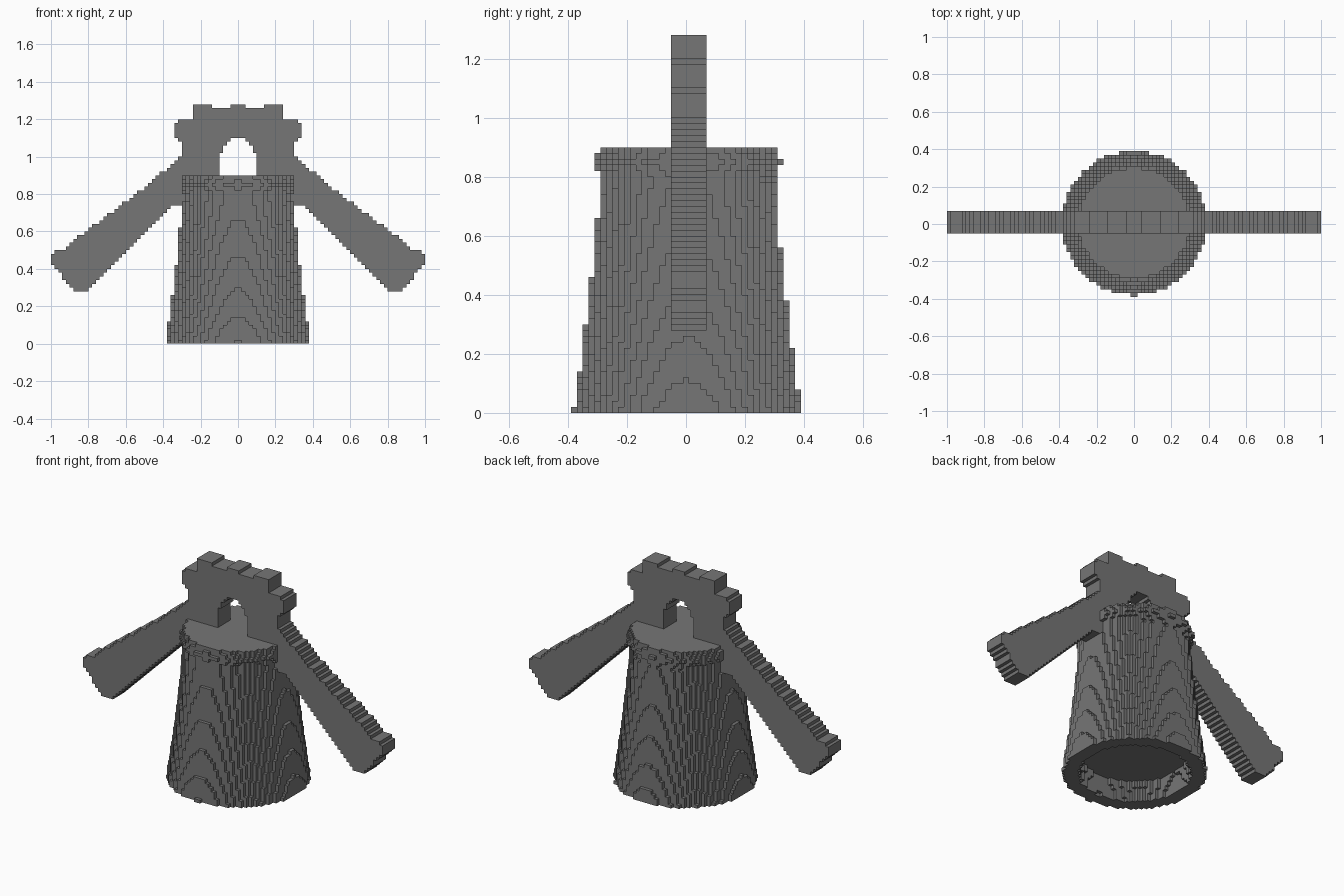
import bpy
import math
from mathutils import Vector

V = 0.02  # edge of one block

cube = bpy.data.objects.get("Cube")
if cube:
    bpy.data.objects.remove(cube, do_unlink=True)

stone = bpy.data.materials.new("grey_stone")
stone.use_nodes = True
COLOUR = (0.18, 0.18, 0.18, 1)
stone.diffuse_color = COLOUR
stone.node_tree.nodes["Principled BSDF"].inputs["Base Color"].default_value = COLOUR


def centre(i, j, k):
    return (i + 0.5) * V, j * V, (k + 0.5) * V


def fill(test, ni, nj, nk):
    """Collect the blocks whose centres pass the test."""
    return {(i, j, k)
            for i in range(-ni, ni) for j in range(-nj, nj + 1) for k in range(nk)
            if test(*centre(i, j, k))}


def build_blocks(name, cells):
    """Make a mesh from the exposed faces of a set of blocks."""
    verts, faces = {}, []
    for cell in sorted(cells):
        for axis in range(3):
            for side in (0, 1):
                near = list(cell)
                near[axis] += 2 * side - 1
                if tuple(near) in cells:
                    continue
                u, w = (axis + 1) % 3, (axis + 2) % 3
                quad = []
                for du, dw in ((0, 0), (1, 0), (1, 1), (0, 1)):
                    p = list(cell)
                    p[axis] += side
                    p[u] += du
                    p[w] += dw
                    quad.append(verts.setdefault(tuple(p), len(verts)))
                faces.append(quad if side else quad[::-1])
    mesh = bpy.data.meshes.new(name)
    mesh.from_pydata([Vector((x, y - 0.5, z)) * V for x, y, z in verts], [], faces)
    mesh.materials.append(stone)
    obj = bpy.data.objects.new(name, mesh)
    bpy.context.collection.objects.link(obj)
    return obj


def inside(x, z, outline):
    """Even-odd test of a point against a polygon."""
    hit = False
    for (ax, az), (bx, bz) in zip(outline, outline[1:] + outline[:1]):
        if (az > z) != (bz > z) and x < ax + (z - az) * (bx - ax) / (bz - az):
            hit = not hit
    return hit


# Tapered tower with a thin collar and a shallow hollow underneath
def tower_radius(z):
    if 0.84 < z < 0.86:
        return 0.316
    if 0.82 < z < 0.88:
        return 0.306
    if z > 0.80:
        return 0.298
    return 0.387 - 0.158 * z + 0.053 * z * z


def in_tower(x, y, z):
    r = math.hypot(x, y - 0.005)
    hollow = z < 0.13 and r < tower_radius(z) - 0.08
    return r <= tower_radius(z) and not hollow


build_blocks("tower", fill(in_tower, 20, 20, 45))

# Upright wall: notched crest, rounded shoulders and sloping arms, mirrored in x
wall_half = [
    (-0.1, 1.28), (0.04, 1.28), (0.04, 1.26), (0.14, 1.26), (0.14, 1.28),
    (0.24, 1.28), (0.24, 1.20), (0.31, 1.20), (0.34, 1.165), (0.34, 1.10),
    (0.30, 1.07), (0.30, 1.01), (0.46, 0.865), (0.93, 0.51), (1.0, 0.48),
    (1.0, 0.44), (0.88, 0.28), (0.82, 0.28), (0.36, 0.74), (-0.1, 0.74)]
arch_half = [(-0.1, 0.7), (0.10, 0.7), (0.10, 1.01), (0.06, 1.08),
             (0.04, 1.10), (-0.1, 1.10)]


def in_wall(x, y, z):
    x = abs(x)
    return (-0.05 < y < 0.07 and inside(x, z, wall_half)
            and not inside(x, z, arch_half))


build_blocks("winged_arch_wall", fill(in_wall, 50, 4, 64))
